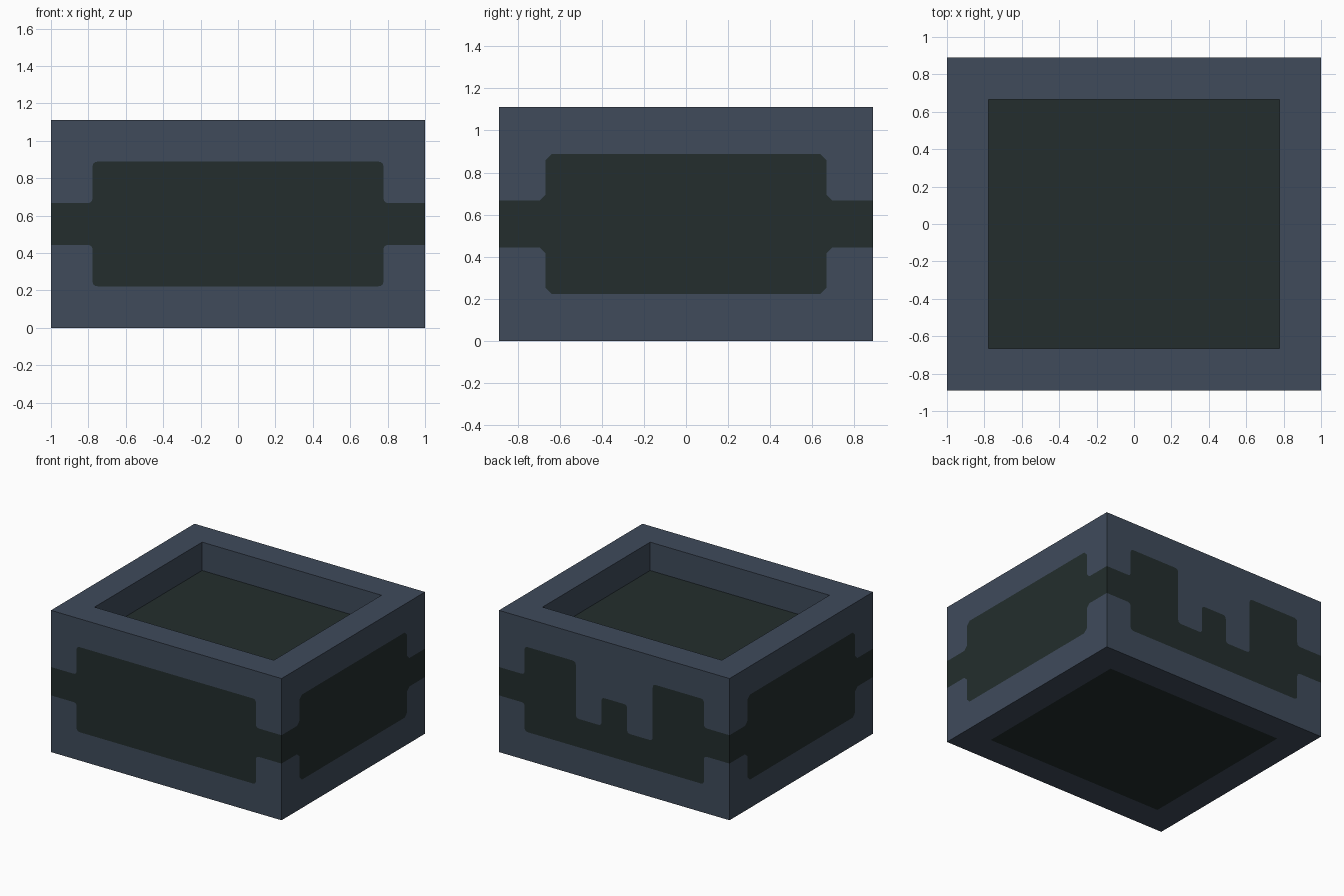
import bpy
import bmesh
from mathutils import Vector

cube = bpy.data.objects.get("Cube")
if cube:
    bpy.data.objects.remove(cube, do_unlink=True)

U = 1 / 9                      # design grid unit
HX, HY, TOP = 9, 8, 10         # half width, half depth, height in grid units
RIM = 2                        # border width and tray depth
BLUE, DARK = 0, 1              # material slots


def make_material(name, rgb):
    mat = bpy.data.materials.new(name)
    mat.use_nodes = True
    color = (*rgb, 1)
    mat.diffuse_color = color
    bsdf = mat.node_tree.nodes["Principled BSDF"]
    bsdf.inputs["Base Color"].default_value = color
    bsdf.inputs["Roughness"].default_value = 0.8
    return mat


def round_corners(points, steps, radius=0.26):
    """Soften every inner corner of an open outline."""
    pts = [Vector(p) for p in points]
    out = [pts[0]]
    for a, b, c in zip(pts, pts[1:], pts[2:]):
        p = b + (a - b).normalized() * radius
        q = b + (c - b).normalized() * radius
        for i in range(steps + 1):
            t = i / steps
            out.append(p * (1 - t) ** 2 + b * 2 * t * (1 - t) + q * t * t)
    return out + [pts[-1]]


def mirrored(half):
    """Complete an outline given from its left end to the middle."""
    return half + [(-u, z) for u, z in reversed(half)]


bm = bmesh.new()


def add_face(points, slot):
    face = bm.faces.new([bm.verts.new(Vector(p) * U) for p in points])
    face.material_index = slot


def add_side(h, upper, place, steps):
    """A wall cut into a top part, a dark panel with band, and a bottom part."""
    lower = mirrored([(-h, 4), (RIM - h, 4), (RIM - h, 2)])
    upper = round_corners(upper, steps)
    lower = round_corners(lower, steps)
    parts = ((upper + [(h, TOP), (-h, TOP)], BLUE),
             (upper + lower[::-1], DARK),
             (lower + [(h, 0), (-h, 0)], BLUE))
    for outline, slot in parts:
        add_face([place(u, z) for u, z in outline], slot)


def plain_top(h):
    return mirrored([(-h, 6), (RIM - h, 6), (RIM - h, 8)])


# Four walls; the back panel is notched around a small central tab
notched_top = mirrored([(-HX, 6), (-7, 6), (-7, 8), (-3, 8),
                        (-3, 4), (-1, 4), (-1, 6)])
add_side(HX, plain_top(HX), lambda u, z: (u, -HY, z), 4)
add_side(HX, notched_top, lambda u, z: (u, HY, z), 4)
for x in (-HX, HX):
    add_side(HY, plain_top(HY), lambda u, z, x=x: (x, u, z), 1)


def rectangle(inset, z):
    x, y = HX - inset, HY - inset
    return [(-x, -y, z), (x, -y, z), (x, y, z), (-x, y, z)]


def bridge(a, b):
    for i in range(4):
        j = (i + 1) % 4
        add_face([a[i], a[j], b[j], b[i]], BLUE)


# Top rim, tray walls and tray floor
bridge(rectangle(0, TOP), rectangle(RIM, TOP))
bridge(rectangle(RIM, TOP), rectangle(RIM, TOP - RIM))
add_face(rectangle(RIM, TOP - RIM), DARK)

# Underside border and dark panel
bridge(rectangle(0, 0), rectangle(RIM, 0))
add_face(rectangle(RIM, 0), DARK)

# Weld everything into one closed body
bmesh.ops.remove_doubles(bm, verts=bm.verts, dist=1e-4)
bmesh.ops.recalc_face_normals(bm, faces=bm.faces)
mesh = bpy.data.meshes.new("tray_box")
bm.to_mesh(mesh)
bm.free()
mesh.materials.append(make_material("slate blue", (0.050, 0.070, 0.105)))
mesh.materials.append(make_material("dark green grey", (0.0168, 0.0268, 0.0262)))
box = bpy.data.objects.new("tray_box", mesh)
bpy.context.collection.objects.link(box)
